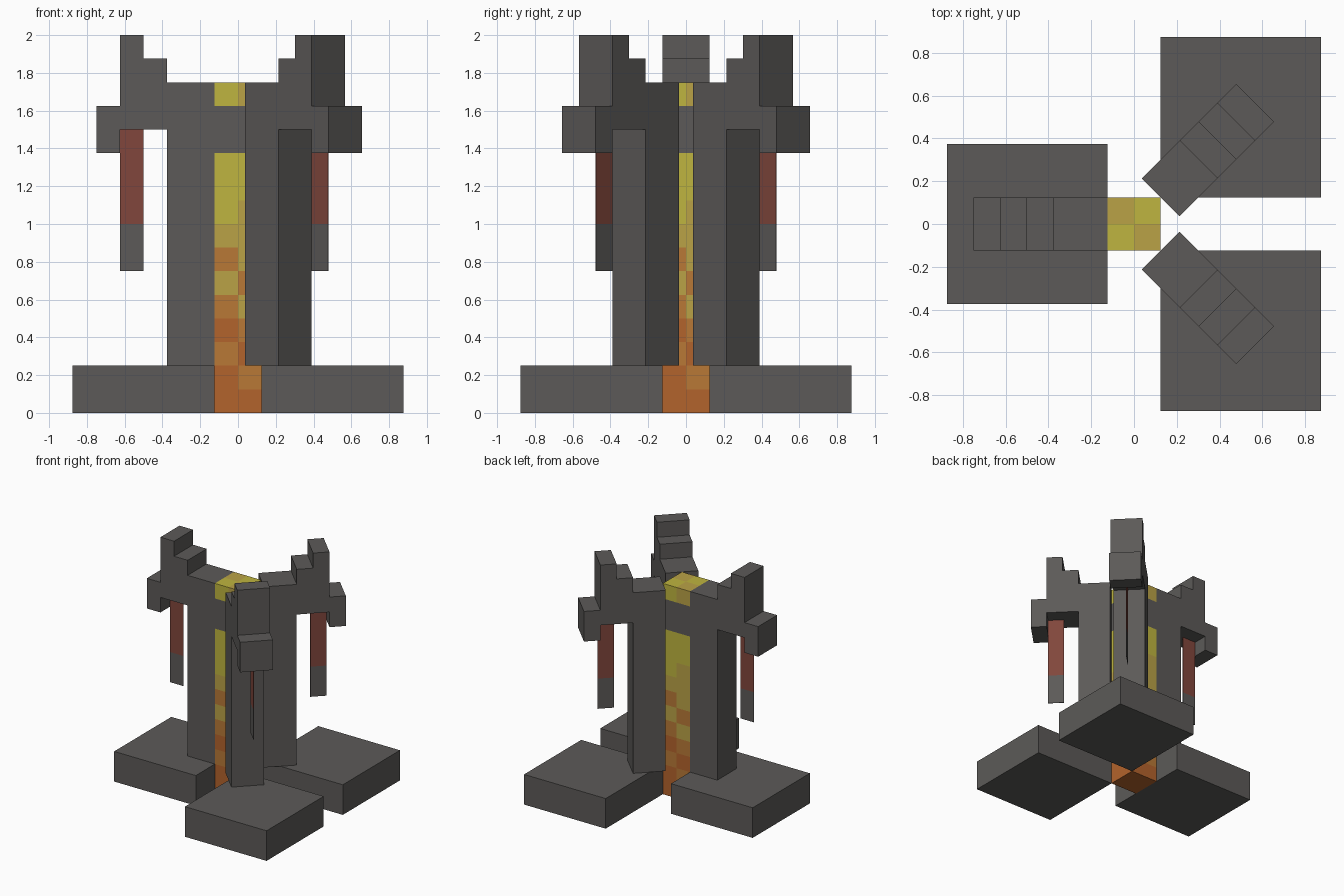
import bpy
import bmesh
import math
from mathutils import Matrix, Vector

if "Cube" in bpy.data.objects:
    bpy.data.objects.remove(bpy.data.objects["Cube"], do_unlink=True)


def material(name, rgb):
    m = bpy.data.materials.new(name)
    m.use_nodes = True
    m.diffuse_color = (*rgb, 1)
    bsdf = next(n for n in m.node_tree.nodes if n.type == 'BSDF_PRINCIPLED')
    bsdf.inputs["Base Color"].default_value = (*rgb, 1)
    bsdf.inputs["Roughness"].default_value = 0.9
    return m


GREY = material("stone grey", (0.107, 0.102, 0.098))
YELLOW = material("bright yellow", (0.52, 0.46, 0.05))
GOLD = material("gold", (0.49, 0.36, 0.062))
LIGHT = material("light orange", (0.48, 0.19, 0.037))
ORANGE = material("deep orange", (0.45, 0.125, 0.025))
RED = material("flask red", (0.22, 0.062, 0.045))


def add_object(name, bm, mats, matrix=None):
    mesh = bpy.data.meshes.new(name)
    bm.to_mesh(mesh)
    bm.free()
    for m in mats:
        mesh.materials.append(m)
    obj = bpy.data.objects.new(name, mesh)
    if matrix:
        obj.matrix_world = matrix
    bpy.context.collection.objects.link(obj)
    return obj


def box_bmesh(size, centre):
    bm = bmesh.new()
    bmesh.ops.create_cube(bm, size=1, matrix=Matrix.Translation(centre)
                          @ Matrix.Diagonal((*size, 1)))
    return bm


# Foot slabs
for name, x, y in (("right_foot", -0.5, 0), ("back_foot", 0.5, 0.5),
                   ("front_foot", 0.5, -0.5)):
    add_object(name, box_bmesh((0.75, 0.75, 0.25), (x, y, 0.125)), [GREY])

# Central rod, cut into square cells of 0.125 and coloured cell by cell
ROD_MATS = [ORANGE, LIGHT, GOLD, YELLOW, GREY]
CODES = "OLGY#"
LEFT_CELLS = "OOLOLGLGYYY##Y"     # bottom to top, as each side is faced
RIGHT_CELLS = "OLOLGLGGGYY##G"

bm = box_bmesh((0.25, 0.25, 1.75), (0, 0, 0.875))
cuts = [((0, 0, 0.125 * i), (0, 0, 1)) for i in range(1, 14)]
cuts += [((0, 0, 0), (1, 0, 0)), ((0, 0, 0), (0, 1, 0))]
for point, normal in cuts:
    bmesh.ops.bisect_plane(bm, geom=bm.verts[:] + bm.edges[:] + bm.faces[:],
                           plane_co=point, plane_no=normal)
bm.normal_update()
for f in bm.faces:
    c, n = f.calc_center_median(), f.normal
    if n.z > 0.5:
        code = "Y" if c.x * c.y > 0 else "G"
    elif n.z < -0.5:
        code = "O"
    else:
        across = Vector((0, 0, 1)).cross(n).dot(c)
        code = (RIGHT_CELLS if across > 0 else LEFT_CELLS)[int(c.z / 0.125)]
    f.material_index = CODES.index(code)
add_object("central_rod", bm, ROD_MATS)

# Arm outline: distance outward, height
ARM = [(0, 0.25), (0.25, 0.25), (0.25, 1.5), (0.5, 1.5), (0.5, 1.375),
       (0.625, 1.375), (0.625, 1.625), (0.5, 1.625), (0.5, 2), (0.375, 2),
       (0.375, 1.875), (0.25, 1.875), (0.25, 1.75), (0, 1.75)]


def arm_bmesh():
    bm = bmesh.new()
    face = bm.faces.new([bm.verts.new((s, -0.125, z)) for s, z in ARM])
    ext = bmesh.ops.extrude_face_region(bm, geom=[face], use_keep_orig=True)
    verts = [g for g in ext["geom"] if isinstance(g, bmesh.types.BMVert)]
    bmesh.ops.translate(bm, verts=verts, vec=(0, 0.25, 0))
    bmesh.ops.recalc_face_normals(bm, faces=bm.faces)
    return bm


# Hanging flask: thin plate, red above and grey below
def flask_bmesh():
    bm = box_bmesh((0.125, 0.004, 0.75), (0.4375, 0, 1.125))
    bmesh.ops.bisect_plane(bm, geom=bm.verts[:] + bm.edges[:] + bm.faces[:],
                           plane_co=(0, 0, 1), plane_no=(0, 0, 1))
    for f in bm.faces:
        f.material_index = 0 if f.calc_center_median().z > 1 else 1
    return bm


# Three arms with their flasks
for side, x, y, angle in (("right", -0.125, 0, 180), ("back", 0.125, 0.125, 45),
                          ("front", 0.125, -0.125, -45)):
    place = (Matrix.Translation((x, y, 0))
             @ Matrix.Rotation(math.radians(angle), 4, 'Z'))
    add_object(side + "_arm", arm_bmesh(), [GREY], place)
    add_object(side + "_flask", flask_bmesh(), [RED, GREY], place)
